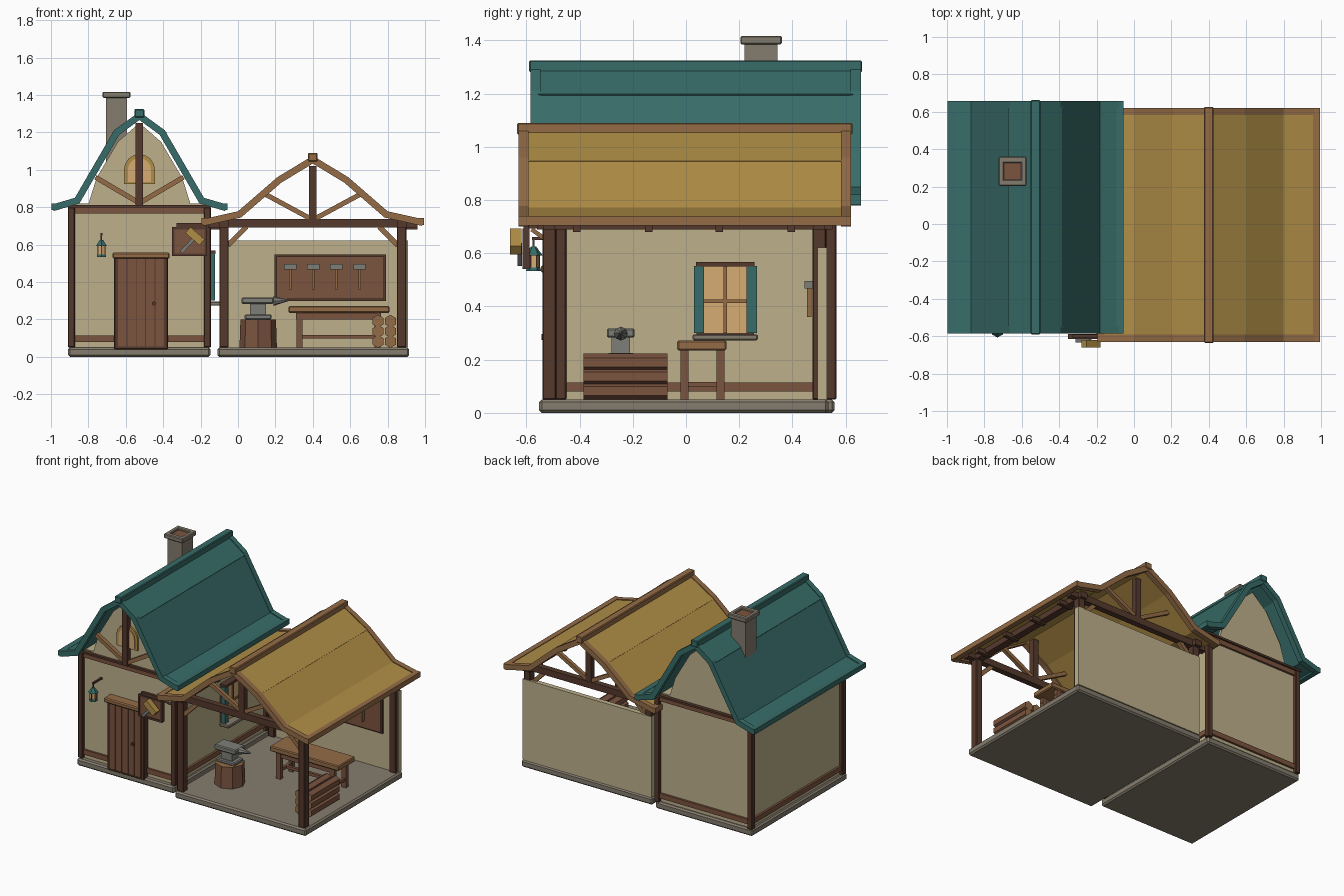
import bpy, bmesh, math
from mathutils import Vector, Matrix

if "Cube" in bpy.data.objects:
    bpy.data.objects.remove(bpy.data.objects["Cube"])


def mat(name, hexa):
    m = bpy.data.materials.new(name)
    c = [int(hexa[i:i + 2], 16) / 255 for i in (0, 2, 4)]
    m.diffuse_color = [((v + .055) / 1.055) ** 2.4 if v > .04 else v / 12.92 for v in c] + [1]
    m.use_nodes = True
    m.node_tree.nodes["Principled BSDF"].inputs["Base Color"].default_value = m.diffuse_color
    return m


DARK = mat("dark timber", "55392C")
RED = mat("red brown wood", "7B543F")
LIGHT = mat("light wood", "946C46")
STRAW = mat("straw", "B08E46")
TEAL = mat("teal", "376C68")
WALL = mat("plaster", "BDB08B")
STONE = mat("stone", "857D6E")
GLOW = mat("warm glow", "D6AC74")
IRON = mat("iron", "7E7F79")


def make(name, bm, *mats, bevel=0):
    bmesh.ops.recalc_face_normals(bm, faces=bm.faces[:])
    me = bpy.data.meshes.new(name)
    bm.to_mesh(me)
    bm.free()
    for m in mats:
        me.materials.append(m)
    ob = bpy.data.objects.new(name, me)
    bpy.context.collection.objects.link(ob)
    if bevel:
        b = ob.modifiers.new("bevel", 'BEVEL')
        b.width, b.segments = bevel, 1
    return ob


def box(name, x, y, z, m, bevel=0):
    bm = bmesh.new()
    size = [r[1] - r[0] for r in (x, y, z)]
    mid = [sum(r) / 2 for r in (x, y, z)]
    bmesh.ops.create_cube(bm, size=1, matrix=Matrix.Translation(mid) @ Matrix.Diagonal((*size, 1)))
    return make(name, bm, m, bevel=bevel)


def bar(name, p, q, w, m):
    """Square bar between two points."""
    p, q = Vector(p), Vector(q)
    bm = bmesh.new()
    rot = (q - p).to_track_quat('Z', 'Y').to_matrix().to_4x4()
    bmesh.ops.create_cube(bm, size=1, matrix=Matrix.Translation((p + q) / 2) @ rot
                          @ Matrix.Diagonal((w, w, (q - p).length, 1)))
    return make(name, bm, m)


def cone(name, p, q, r1, r2, n, *mats):
    """Round part between two points; a second material colours its ends."""
    p, q = Vector(p), Vector(q)
    bm = bmesh.new()
    rot = (q - p).to_track_quat('Z', 'Y').to_matrix().to_4x4()
    bmesh.ops.create_cone(bm, cap_ends=True, segments=n, radius1=r1, radius2=r2,
                          depth=(q - p).length, matrix=Matrix.Translation((p + q) / 2) @ rot)
    for f in bm.faces:
        if len(mats) > 1 and abs(f.normal.dot((q - p).normalized())) > .9:
            f.material_index = 1
    return make(name, bm, *mats)


def prism(name, pts, y0, y1, m):
    bm = bmesh.new()
    a, b = ([bm.verts.new((x, y, z)) for x, z in pts] for y in (y0, y1))
    bm.faces.new(a)
    bm.faces.new(b)
    for i in range(len(pts)):
        j = (i + 1) % len(pts)
        bm.faces.new((a[i], a[j], b[j], b[i]))
    return make(name, bm, m)


def band(name, pts, t, y0, y1, m):
    """Slab that hangs t below a left-to-right polyline."""
    v = [Vector(p) for p in pts]
    nrm = [Vector((a.y - b.y, b.x - a.x)).normalized() for a, b in zip(v, v[1:])]
    low = []
    for i, p in enumerate(v):
        n = nrm[max(i - 1, 0)] + nrm[min(i, len(nrm) - 1)]
        n.normalize()
        low.append(p - n * t / n.dot(nrm[min(i, len(nrm) - 1)]))
    return prism(name, [tuple(p) for p in v + low[::-1]], y0, y1, m)


def roof(name, cx, half, y0, y1, panel, trim):
    """half: (offset from ridge, z) from ridge to eave."""
    left = [(cx - d, z) for d, z in half[::-1]]
    full = left + [(cx + d, z) for d, z in half[1:]]
    for tag, a, b in (("front", y0, y0 + .038), ("back", y1 - .038, y1)):
        band(f"{name}_{tag}_trim", full, .036, a, b, trim)
    for s in (-1, 1):
        for i, (p, q) in enumerate(zip(half, half[1:])):
            p, q = Vector(p), Vector(q)
            d = (q - p).normalized()
            q = q + d * (.014 if i < len(half) - 2 else 0)
            drop = .006
            seg = [(cx + s * p.x, p.y - drop), (cx + s * q.x, q.y - drop)]
            band(f"{name}_panel", seg[::s], .02, y0 + .03, y1 - .03, panel)
        ex, ez = half[-1]
        xs = sorted((cx + s * (ex - .035), cx + s * (ex + .002)))
        box(f"{name}_eave_trim", xs, (y0, y1), (ez - .03, ez + .006), trim)
    rz = half[0][1]
    box(f"{name}_ridge_cap", (cx - .026, cx + .026), (y0 - .005, y1 + .005), (rz - .03, rz + .015), trim, .005)


# ---- House body ----
HX = -.527
box("house_base", (-.908, -.148), (-.505, .558), (0, .05), STONE, .01)
box("house_walls", (-.885, -.168), (-.468, .54), (.05, .82), WALL)
for x in (-.91, -.183):
    for y in (-.49, .525):
        box("house_post", (x, x + .038), (y, y + .04), (.05, .8), DARK, .004)
for y in (-.482, .53):
    for z in (.078, .765):
        box("house_cross_beam", (-.872, -.183), (y, y + .025), (z, z + .035), RED)
for x in (-.9, -.175):
    for z in (.08, .765):
        box("house_side_beam", (x, x + .022), (-.45, .525), (z, z + .035), RED)
for y in (-.495, .53):
    box("house_top_plate", (-.91, -.145), (y, y + .038), (.798, .812), DARK)
side = [(.275, .81), (.23, .955), (.115, 1.15), (0, 1.25)]
gable = [(HX - d, z) for d, z in side] + [(HX + d, z) for d, z in side[-2::-1]]
for y in (-.475, .52):
    prism("house_gable", gable, y, y + .025, WALL)
roof("house_roof", HX, [(0, 1.31), (.135, 1.212), (.345, .85), (.468, .814)], -.585, .657, TEAL, TEAL)

# Gable timbers and arched attic window
box("gable_king_post", (HX - .02, HX + .02), (-.515, -.475), (.81, 1.25), DARK)
for s in (-1, 1):
    bar("gable_brace", (HX + s * .005, -.492, .825), (HX + s * .235, -.492, .96), .026, LIGHT)


def arch(w, z0, zc):
    return [(HX - w, z0)] + [(HX - w * math.cos(math.pi * i / 8), zc + w * math.sin(math.pi * i / 8))
                             for i in range(9)] + [(HX + w, z0)]


prism("attic_window_frame", arch(.083, .925, 1.0), -.488, -.474, STRAW)
prism("attic_window_glow", arch(.062, .935, 1.0), -.494, -.487, GLOW)

# Door
box("door_frame", (-.662, -.375), (-.515, -.465), (.04, .53), DARK, .004)
for i in range(5):
    x = -.642 + i * .05
    box("door_plank", (x, x + .046), (-.523, -.51), (.055, .525), RED)
box("door_lintel", (-.672, -.365), (-.545, -.465), (.525, .557), LIGHT, .007)
cone("door_knob", (-.45, -.52, .285), (-.45, -.543, .285), .011, .011, 8, DARK)

# Side window with shutters
box("window_frame", (-.17, -.15), (.04, .255), (.29, .565), DARK)
box("window_glow", (-.16, -.145), (.065, .232), (.3, .55), GLOW)
box("window_mullion", (-.15, -.138), (.141, .154), (.3, .55), LIGHT)
box("window_transom", (-.15, -.138), (.065, .232), (.413, .427), LIGHT)
for y in (.03, .228):
    box("shutter", (-.155, -.122), (y, y + .038), (.3, .553), TEAL)
box("window_sill", (-.165, -.09), (.025, .27), (.273, .295), STONE, .005)
box("window_lintel", (-.165, -.12), (.038, .257), (.55, .568), DARK)

# Chimney
CX, CY = -.65, .282
box("chimney_shaft", (CX - .057, CX + .057), (CY - .062, CY + .062), (.98, 1.4), STONE)
for s in (-1, 1):
    xs = sorted((CX + s * .045, CX + s * .074))
    ys = sorted((CY + s * .045, CY + s * .078))
    box("chimney_cap_side", xs, (CY - .078, CY + .078), (1.385, 1.417), STONE, .005)
    box("chimney_cap_end", (CX - .074, CX + .074), ys, (1.385, 1.417), STONE, .005)
box("chimney_opening", (CX - .046, CX + .046), (CY - .046, CY + .046), (1.395, 1.404), RED)

# Wall lantern
LX, LY = -.73, -.573
bar("lantern_arm", (LX, -.48, .655), (LX, LY - .005, .655), .012, DARK)
bar("lantern_hook", (LX, LY, .655), (LX, LY, .62), .008, DARK)
cone("lantern_cap", (LX, LY, .592), (LX, LY, .625), .034, .01, 6, TEAL)
cone("lantern_glass", (LX, LY, .545), (LX, LY, .595), .021, .021, 6, GLOW)
cone("lantern_base", (LX, LY, .533), (LX, LY, .546), .028, .026, 6, TEAL)
for i in range(6):
    a = i * math.pi / 3
    px, py = LX + .022 * math.sin(a), LY + .022 * math.cos(a)
    bar("lantern_rib", (px, py, .545), (px, py, .593), .005, DARK)

# Hanging sign with hammer
box("sign_board", (-.345, -.172), (-.608, -.592), (.55, .685), RED)
for z in (.54, .681):
    box("sign_frame_rail", (-.352, -.165), (-.615, -.588), (z, z + .013), DARK)
for x in (-.352, -.178):
    box("sign_frame_stile", (x, x + .013), (-.615, -.588), (.54, .694), DARK)
box("sign_top_bar", (-.33, -.165), (-.61, -.59), (.694, .715), DARK)
bar("sign_bracket", (-.19, -.6, .705), (-.19, -.47, .705), .022, DARK)
bar("sign_brace", (-.19, -.58, .69), (-.19, -.485, .62), .016, LIGHT)
bar("sign_hammer_handle", (-.305, -.625, .558), (-.235, -.625, .632), .018, IRON)
bar("sign_hammer_head", (-.268, -.64, .678), (-.192, -.64, .612), .042, STRAW)

# ---- Open workshop ----
SX = .4
box("workshop_base", (-.11, .915), (-.552, .535), (0, .05), STONE, .01)
box("workshop_back_wall", (-.1, .908), (.495, .53), (.05, .622), WALL)
for x in (-.1, .85):
    for y in (-.54, .475):
        box("workshop_post", (x, x + .05), (y, y + .052), (.05, .7), DARK, .004)
    box("side_beam", (x, x + .05), (-.56, .55), (.69, .73), DARK)
for y in (-.535, .48):
    box("tie_beam", (-.16, .96), (y, y + .042), (.69, .736), DARK)
    box("king_post", (SX - .02, SX + .02), (y, y + .04), (.736, 1.02), DARK)
    for s in (-1, 1):
        bar("truss_strut", (SX + s * .015, y + .02, .74), (SX + s * .265, y + .02, .875), .026, LIGHT)
        bar("knee_brace", (SX + s * .455, y + .02, .595), (SX + s * .355, y + .02, .695), .028, LIGHT)
for y in (-.41, -.14, .125, .395):
    for s in (-1, 1):
        xs = sorted((SX + s * .45, SX + s * .56))
        box("rafter_end", xs, (y - .014, y + .014), (.68, .71), DARK)
roof("workshop_roof", SX, [(0, 1.075), (.19, .96), (.4, .778), (.592, .735)], -.63, .62, STRAW, LIGHT)

# Tool board
box("tool_board_frame", (.195, .79), (.484, .497), (.298, .546), DARK)
box("tool_board", (.205, .78), (.475, .486), (.308, .536), RED)
for x in (.28, .403, .525, .65):
    box("tool_head", (x - .033, x + .033), (.445, .475), (.467, .495), IRON)
    box("tool_handle", (x - .007, x + .007), (.455, .472), (.36, .468), LIGHT)

# Workbench
box("bench_top", (.27, .81), (-.033, .153), (.235, .272), LIGHT, .006)
for y in (-.02, .115):
    box("bench_apron", (.31, .765), (y + .005, y + .023), (.2, .236), RED)
    for x in (.313, .73):
        box("bench_leg", (x, x + .033), (y, y + .03), (.05, .236), RED)
for x in (.32, .737):
    box("bench_side_rail", (x, x + .02), (0, .125), (.097, .117), RED)
box("bench_stretcher", (.33, .75), (.055, .075), (.097, .117), RED)

# Log pile
for z in (.082, .136, .19):
    for x in (.749, .815):
        cone("log", (x, -.385, z), (x, -.07, z), .034, .034, 6, RED, LIGHT)

# Stump and anvil
AX, AY = .108, -.245
cone("stump", (AX, AY, .05), (AX, AY, .2), .1, .095, 8, RED, LIGHT)
box("anvil_foot", (AX - .072, AX + .072), (AY - .05, AY + .05), (.2, .226), IRON, .006)
box("anvil_waist", (AX - .043, AX + .043), (AY - .035, AY + .035), (.222, .285), IRON)
box("anvil_top", (AX - .088, AX + .082), (AY - .052, AY + .052), (.283, .318), IRON, .006)
cone("anvil_horn", (AX + .08, AY, .298), (AX + .165, AY, .302), .026, .003, 8, IRON)
